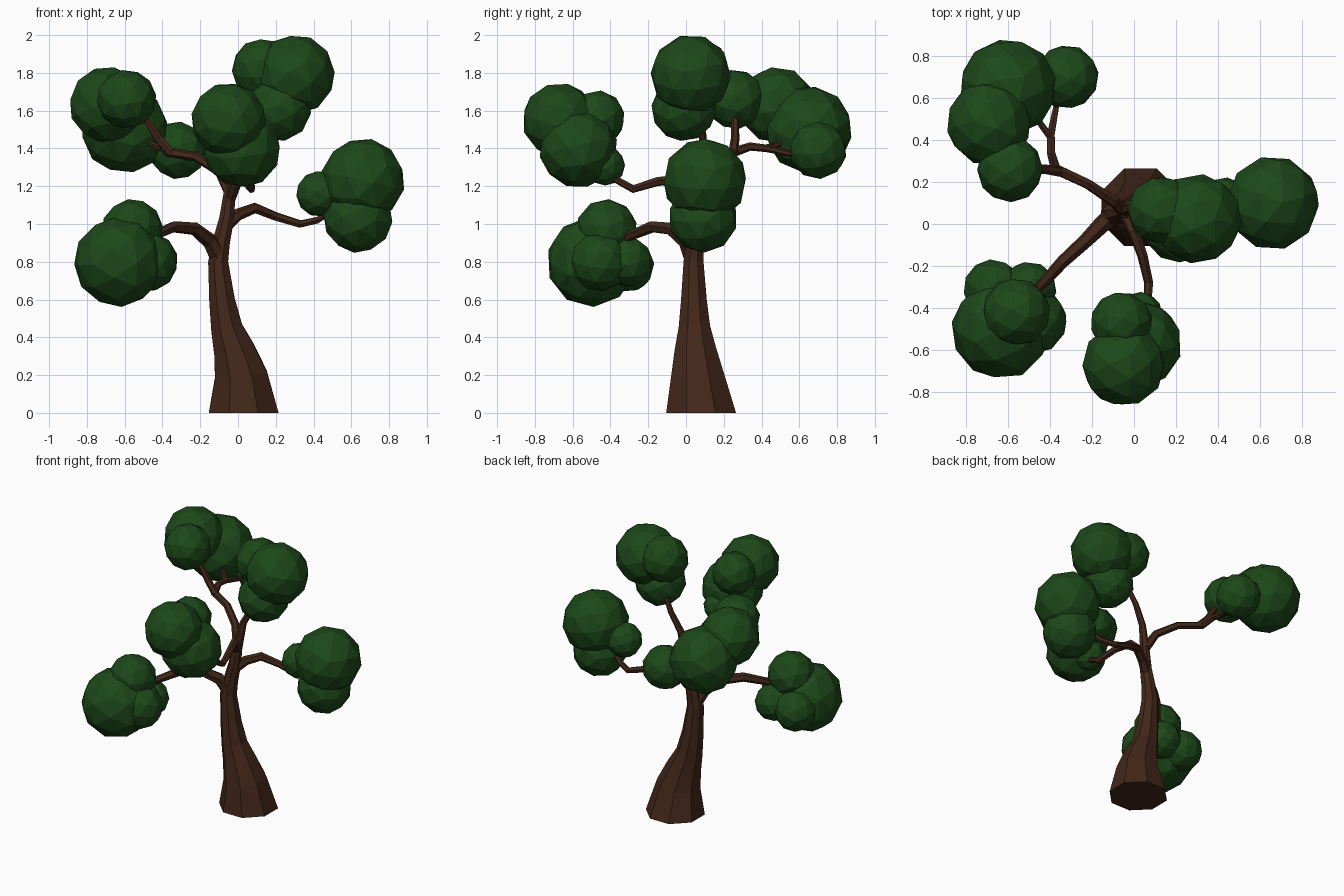
import bpy, bmesh, math, random
from mathutils import Vector, Matrix, Euler

random.seed(4)


def material(name, color):
    m = bpy.data.materials.new(name)
    m.diffuse_color = color
    return m


BARK = material("bark", (0.055, 0.02, 0.01, 1))
LEAF = material("leaf", (0.012, 0.065, 0.01, 1))


def finish(name, bm, mat):
    me = bpy.data.meshes.new(name)
    bmesh.ops.recalc_face_normals(bm, faces=bm.faces)
    bm.to_mesh(me)
    bm.free()
    me.materials.append(mat)
    ob = bpy.data.objects.new(name, me)
    bpy.context.collection.objects.link(ob)
    return ob


def limb(name, path, sides=6):
    """Low-poly tapered tube through (x, y, z, radius) points."""
    bm = bmesh.new()
    pts = [Vector(p[:3]) for p in path]
    u, rings, prev = Vector((1, 0, 0)), [], None
    for i, p in enumerate(pts):
        t = (pts[min(i + 1, len(pts) - 1)] - pts[max(i - 1, 0)]).normalized()
        if p.z == 0:
            t = Vector((0, 0, 1))      # flat cut on the ground
        if prev:
            u = prev.rotation_difference(t) @ u
        u = (u - t * u.dot(t)).normalized()
        v, prev = t.cross(u), t
        ring = []
        for k in range(sides):
            a = 2 * math.pi * (k + 0.5) / sides
            ring.append(bm.verts.new(p + (u * math.cos(a) + v * math.sin(a)) * path[i][3]))
        rings.append(ring)
    for a, b in zip(rings, rings[1:]):
        for k in range(sides):
            j = (k + 1) % sides
            bm.faces.new((a[k], a[j], b[j], b[k]))
    bm.faces.new(rings[0][::-1])
    bm.faces.new(rings[-1])
    return finish(name, bm, BARK)


def foliage(name, lobes):
    """Cluster of faceted balls from (x, y, z, radius) lobes."""
    bm = bmesh.new()
    for x, y, z, r in lobes:
        rot = Euler([random.uniform(0, 6.28) for _ in range(3)]).to_matrix().to_4x4()
        bmesh.ops.create_icosphere(bm, subdivisions=2, radius=r * 1.02,
                                   matrix=Matrix.Translation((x, y, z)) @ rot)
    return finish(name, bm, LEAF)


# Trunk, flared at the base and leaning left, running up into the crown
limb("trunk", [(0.03, 0.08, 0, 0.2), (0.015, 0.06, 0.2, 0.15), (-0.02, 0.05, 0.33, 0.118),
               (-0.06, 0.045, 0.45, 0.09), (-0.085, 0.042, 0.6, 0.073),
               (-0.105, 0.04, 0.8, 0.057), (-0.09, 0.045, 0.9, 0.05),
               (-0.06, 0.05, 1.03, 0.042), (-0.04, 0.06, 1.2, 0.032)], 8)
limb("top_branch", [(-0.045, 0.06, 1.15, 0.033), (-0.01, 0.075, 1.33, 0.024),
                    (0.06, 0.09, 1.46, 0.02), (0.13, 0.07, 1.6, 0.015)])

# Main branches
limb("left_front_branch", [(-0.1, 0.04, 0.82, 0.05), (-0.15, 0.0, 0.91, 0.042),
                           (-0.23, -0.08, 0.975, 0.035), (-0.34, -0.18, 0.985, 0.031),
                           (-0.44, -0.29, 0.94, 0.026), (-0.5, -0.36, 0.9, 0.02)])
limb("right_branch", [(-0.065, 0.05, 0.99, 0.035), (0.0, 0.09, 1.05, 0.032),
                      (0.09, 0.14, 1.085, 0.029), (0.2, 0.19, 1.04, 0.024),
                      (0.33, 0.2, 1.0, 0.021), (0.42, 0.16, 1.02, 0.019),
                      (0.52, 0.12, 1.08, 0.015)])
limb("front_branch", [(-0.045, 0.06, 1.13, 0.032), (0.0, -0.04, 1.235, 0.028),
                      (0.04, -0.15, 1.225, 0.025), (0.07, -0.28, 1.185, 0.022),
                      (0.065, -0.37, 1.235, 0.019), (0.04, -0.46, 1.32, 0.014)])
limb("left_back_branch", [(-0.045, 0.06, 1.17, 0.032), (-0.1, 0.11, 1.28, 0.027),
                          (-0.22, 0.19, 1.355, 0.025), (-0.37, 0.26, 1.38, 0.026)])

# Twigs of the left back branch
limb("left_twig", [(-0.35, 0.25, 1.375, 0.026), (-0.42, 0.26, 1.45, 0.023),
                   (-0.48, 0.26, 1.545, 0.02), (-0.54, 0.26, 1.6, 0.014)])
limb("back_twig", [(-0.37, 0.25, 1.38, 0.026), (-0.395, 0.34, 1.41, 0.022),
                   (-0.395, 0.43, 1.4, 0.02), (-0.37, 0.56, 1.37, 0.015),
                   (-0.34, 0.65, 1.37, 0.012)])
limb("side_twig", [(-0.395, 0.41, 1.4, 0.018), (-0.44, 0.47, 1.415, 0.016),
                   (-0.5, 0.55, 1.45, 0.012)])

# Foliage clusters
foliage("left_front_foliage", [(-0.63, -0.5, 0.8, 0.235), (-0.56, -0.42, 0.97, 0.16),
                               (-0.475, -0.46, 0.8, 0.155), (-0.67, -0.31, 0.78, 0.14),
                               (-0.5, -0.31, 0.8, 0.13)])
foliage("right_foliage", [(0.66, 0.1, 1.23, 0.22), (0.635, 0.09, 1.03, 0.18),
                          (0.43, 0.1, 1.16, 0.12)])
foliage("front_foliage", [(-0.05, -0.67, 1.55, 0.195), (0.02, -0.57, 1.4, 0.205),
                          (-0.06, -0.47, 1.56, 0.145), (0.03, -0.43, 1.31, 0.105)])
foliage("left_back_foliage", [(-0.59, 0.26, 1.66, 0.155), (-0.69, 0.48, 1.63, 0.2),
                              (-0.6, 0.65, 1.5, 0.228), (-0.32, 0.7, 1.39, 0.15)])
foliage("top_foliage", [(0.3, 0.025, 1.79, 0.21), (0.13, 0.065, 1.82, 0.16),
                        (0.215, -0.01, 1.61, 0.17)])
